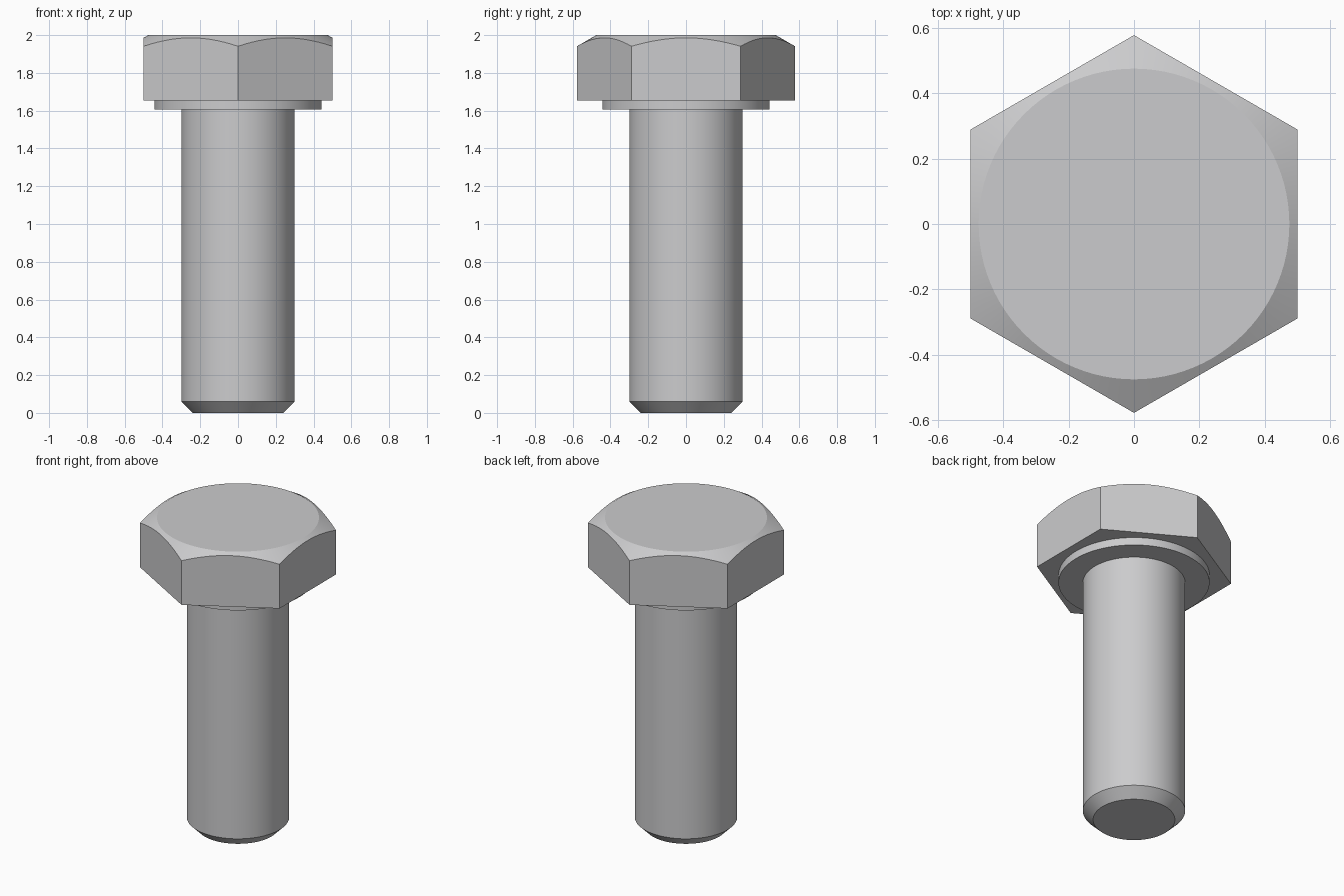
import bpy, bmesh, math

cube = bpy.data.objects.get("Cube")
if cube:
    bpy.data.objects.remove(cube, do_unlink=True)

STEEL = (0.6, 0.6, 0.61, 1.0)
steel = bpy.data.materials.new("steel grey")
steel.use_nodes = True
steel.diffuse_color = STEEL
steel.node_tree.nodes["Principled BSDF"].inputs["Base Color"].default_value = STEEL

SEG = 96                      # divisions round the axis, a multiple of 6


def finish(name, bm):
    """Turn a bmesh into a shaded, coloured object."""
    bmesh.ops.recalc_face_normals(bm, faces=bm.faces)
    mesh = bpy.data.meshes.new(name)
    bm.to_mesh(mesh)
    bm.free()
    mesh.materials.append(steel)
    obj = bpy.data.objects.new(name, mesh)
    bpy.context.collection.objects.link(obj)
    bpy.ops.object.select_all(action='DESELECT')
    obj.select_set(True)
    bpy.context.view_layer.objects.active = obj
    bpy.ops.object.shade_smooth_by_angle(angle=math.radians(20))
    return obj


def ring(bm, radius, height):
    """Ring of vertices; radius and height are functions of the angle."""
    verts = []
    for i in range(SEG):
        a = math.tau * i / SEG + math.pi / 6
        r = radius(a)
        verts.append(bm.verts.new((r * math.cos(a), r * math.sin(a), height(r))))
    return verts


def bridge(bm, low, high):
    for i in range(SEG):
        j = (i + 1) % SEG
        bm.faces.new((low[i], low[j], high[j], high[i]))


def turned(name, profile):
    """Closed round part from (radius, z) points, bottom to top."""
    bm = bmesh.new()
    rings = [ring(bm, lambda a, r=r: r, lambda _, z=z: z) for r, z in profile]
    for low, high in zip(rings, rings[1:]):
        bridge(bm, low, high)
    bm.faces.new(rings[0])
    bm.faces.new(rings[-1])
    return finish(name, bm)


# Shank with chamfered tip, and the washer face below the head
turned("shank", [(0.24, 0.0), (0.30, 0.06), (0.30, 1.605)])
turned("washer_face", [(0.443, 1.605), (0.443, 1.655)])

# Hexagonal head whose corners are cut by a 30 degree cone
APOTHEM, TOP_R, TOP_Z, BASE_Z = 0.5, 0.475, 2.0, 1.655


def hex_radius(a):
    off = (a + math.pi / 6) % (math.pi / 3) - math.pi / 6
    return APOTHEM / math.cos(off)


bm = bmesh.new()
top = ring(bm, lambda a: TOP_R, lambda r: TOP_Z)
edge = ring(bm, hex_radius, lambda r: TOP_Z - (r - TOP_R) * math.tan(math.pi / 6))
bm.faces.new(top)
bridge(bm, edge, top)

# Six flat sides with arched upper edges, then the underside
step = SEG // 6
base = [bm.verts.new((edge[i].co.x, edge[i].co.y, BASE_Z)) for i in range(0, SEG, step)]
for k in range(6):
    arch = [edge[(k * step + i) % SEG] for i in range(step + 1)]
    bm.faces.new([base[k], base[(k + 1) % 6]] + arch[::-1])
bm.faces.new(base)
finish("hex_head", bm)
